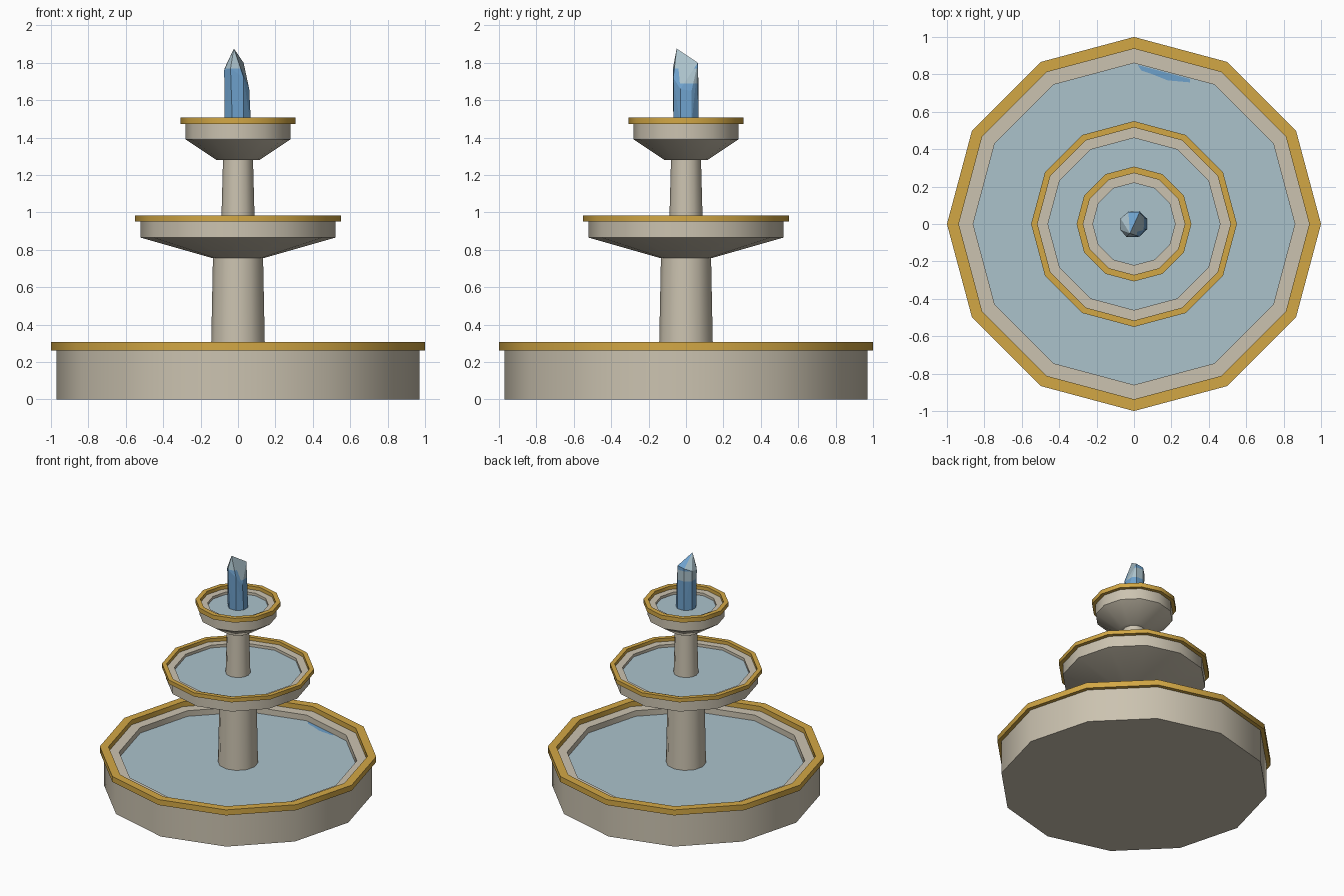
import bpy, bmesh, math

if "Cube" in bpy.data.objects:
    bpy.data.objects.remove(bpy.data.objects["Cube"])

SIDES = 12


def material(name, rgb):
    m = bpy.data.materials.new(name)
    m.diffuse_color = (*rgb, 1)
    m.use_nodes = True
    m.node_tree.nodes["Principled BSDF"].inputs["Base Color"].default_value = m.diffuse_color
    return m


STONE = material("stone", (0.60, 0.545, 0.435))
GOLD = material("gold", (0.65, 0.39, 0.06))
WATER = material("pale_water", (0.41, 0.54, 0.60))
BLUE = material("crystal_blue", (0.155, 0.355, 0.60))


def finish(name, bm, mats, smooth=False):
    bmesh.ops.recalc_face_normals(bm, faces=bm.faces)
    me = bpy.data.meshes.new(name)
    bm.to_mesh(me)
    bm.free()
    for m in mats:
        me.materials.append(m)
    ob = bpy.data.objects.new(name, me)
    bpy.context.collection.objects.link(ob)
    if smooth:
        bpy.ops.object.select_all(action='DESELECT')
        ob.select_set(True)
        bpy.context.view_layer.objects.active = ob
        bpy.ops.object.shade_smooth_by_angle(angle=math.radians(40))
    return ob


def lathe(name, profile, mat, ring=False):
    """Turn (radius, z) points about z; a ring closes on itself, otherwise ends are capped."""
    bm = bmesh.new()
    loops = [[bm.verts.new((r * math.cos(2 * math.pi * i / SIDES),
                            r * math.sin(2 * math.pi * i / SIDES), z))
              for i in range(SIDES)] for r, z in profile]
    pairs = list(zip(loops, loops[1:]))
    if ring:
        pairs.append((loops[-1], loops[0]))
    else:
        bm.faces.new(loops[0])
        bm.faces.new(loops[-1])
    for a, b in pairs:
        for i in range(SIDES):
            j = (i + 1) % SIDES
            bm.faces.new((a[i], a[j], b[j], b[i]))
    return finish(name, bm, [mat], True)


def plate(name, pts, z, mat):
    bm = bmesh.new()
    bm.faces.new([bm.verts.new((x, y, z)) for x, y in pts])
    ob = finish(name, bm, [mat])
    if ob.data.polygons[0].normal.z < 0:
        ob.data.flip_normals()
    return ob


def basin(name, outer, inner, ledge, water, rim):
    """Stone bowl, gold rim ring (r_in, r_out, z_low, z_high) and water sheet."""
    lathe(name + "_bowl", outer + [(outer[-1][0], ledge), (inner, ledge),
                                   (inner, water - 0.015)], STONE)
    r0, r1, z0, z1 = rim
    lathe(name + "_gold_rim", [(r0, z0), (r1, z0), (r1, z1), (r0, z1)], GOLD, True)
    plate(name + "_water", [(inner * math.cos(2 * math.pi * i / SIDES),
                             inner * math.sin(2 * math.pi * i / SIDES))
                            for i in range(SIDES)], water, WATER)


# three tiers
basin("lower", [(0.97, 0.0)], 0.86, 0.267, 0.222, (0.937, 1.0, 0.262, 0.306))
basin("middle", [(0.135, 0.755), (0.52, 0.865)], 0.46, 0.957, 0.935,
      (0.516, 0.55, 0.952, 0.983))
basin("upper", [(0.115, 1.28), (0.28, 1.39)], 0.22, 1.48, 1.46,
      (0.272, 0.307, 1.473, 1.507))

# columns between the tiers
lathe("lower_column", [(0.145, 0.21), (0.134, 0.76)], STONE)
lathe("upper_column", [(0.09, 0.92), (0.08, 1.29)], STONE)

# darker ripple at the back edge of the lower pool
plate("ripple", [(0.02, 0.85), (0.04, 0.82), (0.1, 0.80), (0.18, 0.768),
                 (0.3, 0.757), (0.3, 0.775)], 0.225, BLUE)

# faceted crystal finial: hull of a prism foot, uneven shoulders and a tip
bm = bmesh.new()
for i in range(8):
    a = math.radians(22.5 + 45 * i)
    bm.verts.new((0.076 * math.cos(a), 0.073 * math.sin(a), 1.45))
for p in [(-0.074, -0.03, 1.76), (-0.072, 0.03, 1.77), (0.06, -0.03, 1.66),
          (0.06, 0.03, 1.65), (-0.04, -0.07, 1.77), (0.03, -0.068, 1.72),
          (-0.03, 0.065, 1.79), (0.03, 0.063, 1.80), (-0.022, -0.05, 1.876)]:
    bm.verts.new(p)
bmesh.ops.convex_hull(bm, input=bm.verts)
for z in (1.69, 1.77):
    bmesh.ops.bisect_plane(bm, geom=bm.verts[:] + bm.edges[:] + bm.faces[:],
                           plane_co=(0, 0, z), plane_no=(0, 0, 1))
bm.normal_update()
for f in bm.faces:
    c = f.calc_center_median()
    band = 1.69 < c.z < 1.77 and c.y > -0.02
    tip = c.z > 1.77 and c.y < 0.02
    f.material_index = 1 if band or tip else 0
finish("crystal", bm, [BLUE, WATER])
